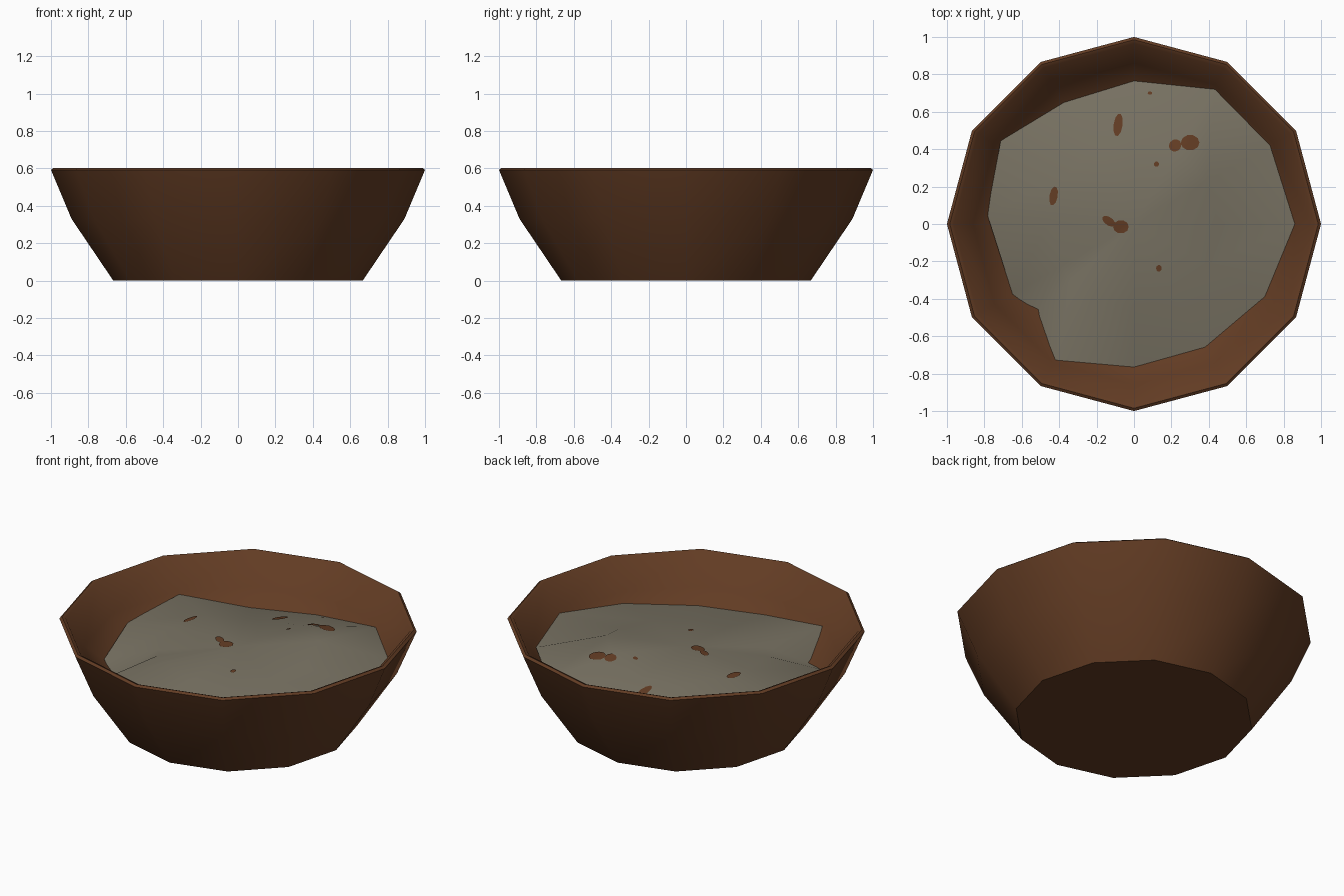
import bpy, math
from mathutils import Vector
from mathutils.bvhtree import BVHTree

if "Cube" in bpy.data.objects:
    bpy.data.objects.remove(bpy.data.objects["Cube"])

SIDES = 12


def material(name, rgb):
    m = bpy.data.materials.new(name)
    m.diffuse_color = (*[(c / 255) ** 2.2 for c in rgb], 1)
    m.use_nodes = True
    m.node_tree.nodes["Principled BSDF"].inputs["Base Color"].default_value = m.diffuse_color
    return m


def make(name, verts, faces, mat, angle):
    me = bpy.data.meshes.new(name)
    me.from_pydata(verts, [], faces)
    me.materials.append(mat)
    ob = bpy.data.objects.new(name, me)
    bpy.context.collection.objects.link(ob)
    bpy.ops.object.select_all(action='DESELECT')
    ob.select_set(True)
    bpy.context.view_layer.objects.active = ob
    bpy.ops.object.shade_smooth_by_angle(angle=math.radians(angle))
    return ob


def polar(deg, r, z):
    a = math.radians(deg)
    return (r * math.cos(a), r * math.sin(a), z)


brown = material("brown clay", (98, 62, 40))
grey = material("grey broth", (120, 114, 99))

# Bowl: one profile from the outer base over the rim to the inner floor
profile = [(0.667, 0), (0.89, 0.33), (1.0, 0.592), (0.985, 0.603),
           (0.965, 0.595), (0.86, 0.43), (0.73, 0.33), (0.5, 0.24)]
verts = [polar(i * 360 / SIDES, r, z) for r, z in profile for i in range(SIDES)]
faces = [(k * SIDES + i, k * SIDES + (i + 1) % SIDES,
          (k + 1) * SIDES + (i + 1) % SIDES, (k + 1) * SIDES + i)
         for k in range(len(profile) - 1) for i in range(SIDES)]
last = (len(profile) - 1) * SIDES
faces.append(tuple(reversed(range(SIDES))))
faces.append(tuple(range(last, last + SIDES)))
make("bowl", verts, faces, brown, 50)

# Broth: lumpy surface, each row is angle, edge radius, height halfway out
rows = [(0, .86, .45), (30, .84, .51), (59, .84, .50), (90, .765, .43),
        (120, .75, .42), (148, .84, .46), (176, .788, .45), (210, .75, .42),
        (222, .704, .43), (240, .84, .45), (270, .765, .42), (300, .76, .41),
        (331, .80, .43)]
n = len(rows)
verts = [(0, 0, .46)]
verts += [polar(a, .45, z) for a, r, z in rows]
verts += [polar(a, r, .335 + (r - .73) * .77) for a, r, z in rows]
faces = []
for i in range(n):
    a, b = 1 + i, 1 + (i + 1) % n
    faces += [(0, a, b), (a, a + n, b + n), (a, b + n, b)]
make("broth", verts, faces, grey, 60)
surface = BVHTree.FromPolygons([Vector(v) for v in verts], faces)

# Floating bits: thin patches laid on the broth (x, y, half sizes, tilt)
bits = [(-.085, .53, .024, .062, -8), (.22, .42, .035, .032, 40),
        (.30, .435, .05, .042, 0), (.12, .32, .014, .014, 0),
        (-.43, .15, .022, .052, -10), (-.135, .015, .04, .022, -35),
        (-.07, -.015, .042, .036, 0), (.133, -.237, .015, .018, 0),
        (.085, .70, .012, .009, 0)]
verts, faces = [], []
for x, y, w, h, tilt in bits:
    base, t = len(verts), math.radians(tilt)
    for ring in (0, .5, 1):
        for i in range(10):
            a = i * math.tau / 10
            u, v = ring * w * math.cos(a), ring * h * math.sin(a)
            px = x + u * math.cos(t) - v * math.sin(t)
            py = y + u * math.sin(t) + v * math.cos(t)
            hit = surface.ray_cast(Vector((px, py, 2)), Vector((0, 0, -1)))[0]
            verts.append((px, py, (hit.z if hit else .4) + .005))
    for i in range(10):
        j = (i + 1) % 10
        faces.append((base, base + 10 + i, base + 10 + j))
        faces.append((base + 10 + i, base + 20 + i, base + 20 + j, base + 10 + j))
make("floating_bits", verts, faces, brown, 60)
